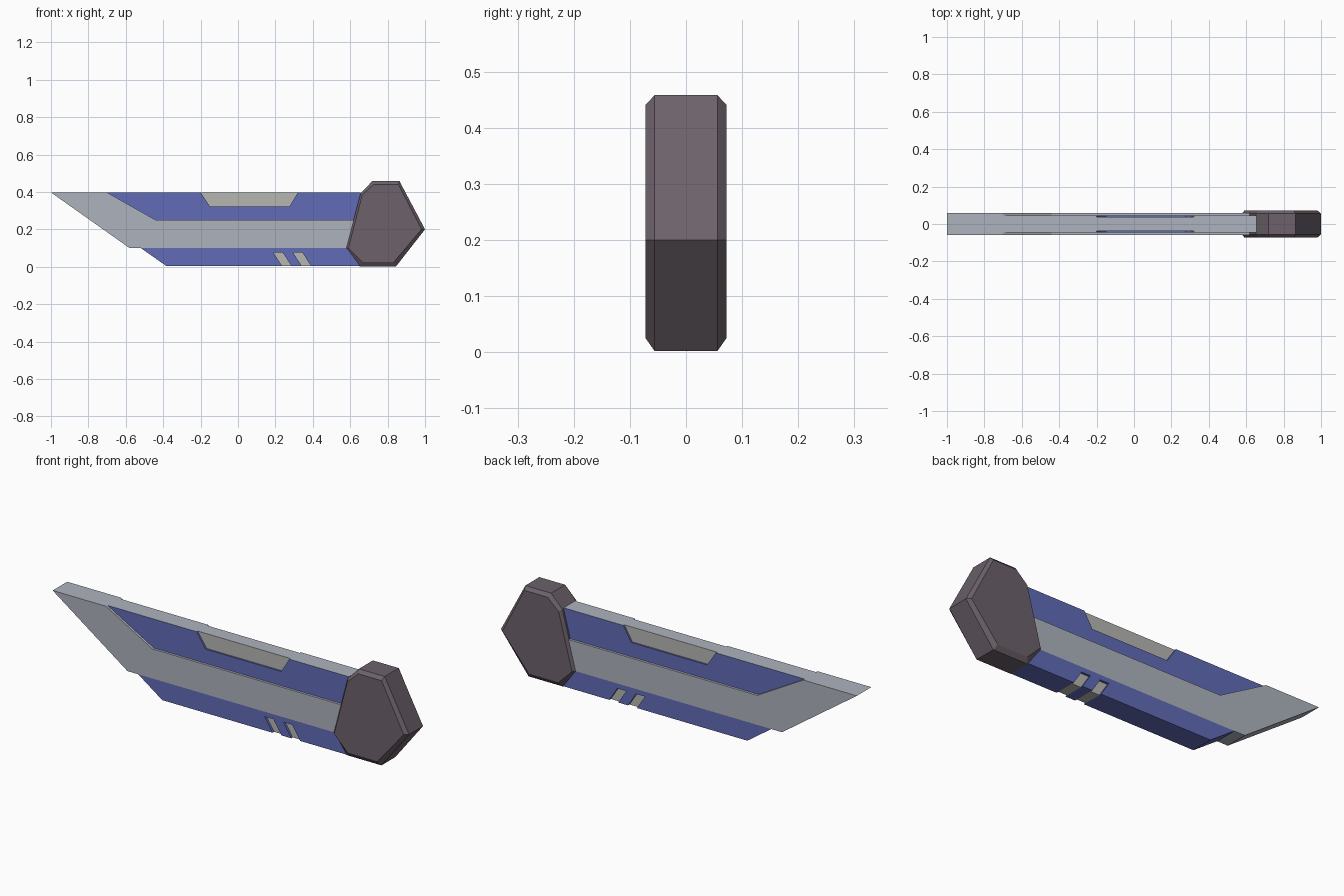
import bpy, bmesh

if "Cube" in bpy.data.objects:
    bpy.data.objects.remove(bpy.data.objects["Cube"])


def material(name, rgb):
    m = bpy.data.materials.new(name)
    m.diffuse_color = (*rgb, 1)
    m.use_nodes = True
    m.node_tree.nodes["Principled BSDF"].inputs["Base Color"].default_value = m.diffuse_color
    return m


STEEL = material("steel", (0.42, 0.45, 0.51))
BLUE = material("blue", (0.12, 0.15, 0.47))
PALE = material("pale_grey", (0.47, 0.47, 0.45))
DARK = material("dark_plum", (0.15, 0.12, 0.145))


def loft(name, sections, mats, top_z=None):
    """Join matching x-z outlines, given as (y, points), into a closed solid.
    Upward faces at top_z take the second material."""
    bm = bmesh.new()
    rings = [[bm.verts.new((x, y, z)) for x, z in pts] for y, pts in sections]
    n = len(rings[0])
    for a, b in zip(rings, rings[1:]):
        for i in range(n):
            j = (i + 1) % n
            bm.faces.new((a[i], a[j], b[j], b[i]))
    bm.faces.new(rings[0])
    bm.faces.new(rings[-1][::-1])
    bmesh.ops.recalc_face_normals(bm, faces=bm.faces)
    if top_z is not None:
        for f in bm.faces:
            if all(abs(v.co.z - top_z) < 1e-4 for v in f.verts):
                f.material_index = 1
    me = bpy.data.meshes.new(name)
    bm.to_mesh(me)
    bm.free()
    for m in mats:
        me.materials.append(m)
    ob = bpy.data.objects.new(name, me)
    bpy.context.collection.objects.link(ob)
    return ob


def prism(name, pts, half, mats, top_z=None):
    return loft(name, [(-half, pts), (half, pts)], mats, top_z)


FULL, RECESS, DEEP = 0.058, 0.046, 0.037

# Main blade: slanted tip and the long middle band
prism("blade", [(-1, 0.397), (-0.58, 0.1), (0.655, 0.1), (0.655, 0.25),
                (-0.44, 0.25), (-0.7, 0.397)], FULL, [STEEL])

# Recessed blue upper panel with a notch for the pale inlay
inlay = [(0.32, 0.397), (0.275, 0.322), (-0.15, 0.322), (-0.2, 0.397)]
prism("upper_panel", [(-0.7, 0.397), (-0.44, 0.25), (0.655, 0.25), (0.655, 0.397)]
      + inlay, RECESS, [BLUE, STEEL], 0.397)
prism("upper_inlay", inlay, DEEP, [PALE, STEEL], 0.397)

# Lower blue edge with two slanted slots
slots = [[(x, 0.005), (x - 0.045, 0.075), (x + 0.005, 0.075), (x + 0.05, 0.005)]
         for x in (0.235, 0.34)]
prism("lower_edge", [(-0.52, 0.1), (-0.385, 0.005)] + slots[0] + slots[1]
      + [(0.65, 0.005), (0.65, 0.1)], FULL, [BLUE])
for i, s in enumerate(slots):
    prism(f"slot_inlay_{i + 1}", s, RECESS, [PALE])

# Seven-sided end cap with chamfered faces
rim = [(0.718, 0.458), (0.863, 0.458), (1, 0.2), (0.845, 0.002),
       (0.65, 0.002), (0.578, 0.1), (0.655, 0.392)]
face = [(0.727, 0.441), (0.857, 0.441), (0.981, 0.2), (0.833, 0.025),
        (0.665, 0.025), (0.59, 0.1), (0.665, 0.385)]
loft("end_cap", [(-0.072, face), (-0.056, rim), (0.056, rim), (0.072, face)], [DARK])
